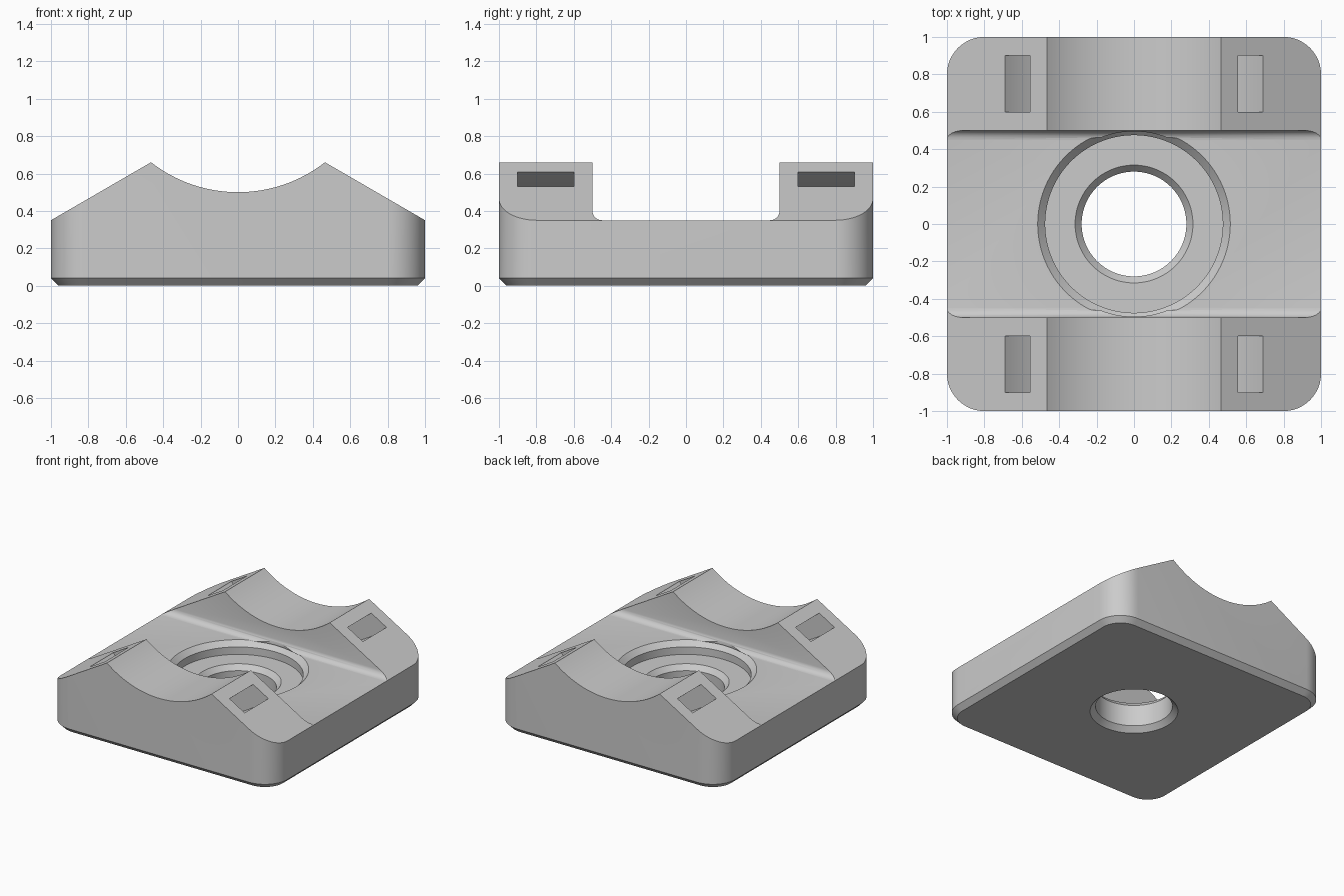
import bpy
import bmesh
from math import sin, cos, pi, radians, hypot, asin

cube = bpy.data.objects.get("Cube")
if cube:
    bpy.data.objects.remove(cube, do_unlink=True)

grey = bpy.data.materials.new("light grey")
grey.use_nodes = True
colour = (0.6, 0.6, 0.6, 1)
grey.diffuse_color = colour
grey.node_tree.nodes["Principled BSDF"].inputs["Base Color"].default_value = colour


def arc(cx, cy, r, start, end, steps):
    """Points on an arc, angles in degrees."""
    angles = [radians(start + (end - start) * i / steps) for i in range(steps + 1)]
    return [(cx + r * cos(a), cy + r * sin(a)) for a in angles]


def loft(name, rings):
    """Closed solid through rings of equal point count."""
    bm = bmesh.new()
    loops = [[bm.verts.new(p) for p in ring] for ring in rings]
    for low, high in zip(loops, loops[1:]):
        for i in range(len(low)):
            j = (i + 1) % len(low)
            bm.faces.new((low[i], low[j], high[j], high[i]))
    bm.faces.new(loops[0][::-1])
    bm.faces.new(loops[-1])
    bmesh.ops.recalc_face_normals(bm, faces=bm.faces)
    mesh = bpy.data.meshes.new(name)
    bm.to_mesh(mesh)
    bm.free()
    mesh.materials.append(grey)
    obj = bpy.data.objects.new(name, mesh)
    bpy.context.collection.objects.link(obj)
    return obj


def along_y(name, profile, y0, y1):
    return loft(name, [[(x, y, z) for x, z in profile] for y in (y0, y1)])


def along_x(name, profile, x0, x1):
    return loft(name, [[(x, y, z) for y, z in profile] for x in (x0, x1)])


def turned(name, profile, sides=96):
    return loft(name, [[(x, y, z) for x, y in arc(0, 0, r, 0, 360 - 360 / sides, sides - 1)]
                       for r, z in profile])


def rounded_square(half, radius, z):
    c = half - radius
    points = []
    for k, (sx, sy) in enumerate(((1, 1), (-1, 1), (-1, -1), (1, -1))):
        points += arc(sx * c, sy * c, radius, 90 * k, 90 * k + 90, 12)
    return [(x, y, z) for x, y in points]


def boolean(target, tool, operation):
    mod = target.modifiers.new(operation, "BOOLEAN")
    mod.operation = operation
    mod.solver = "EXACT"
    mod.object = tool
    bpy.context.view_layer.objects.active = target
    bpy.ops.object.modifier_apply(modifier=mod.name)
    bpy.data.objects.remove(tool, do_unlink=True)


# Rounded block with a chamfered foot
CHAMFER, BASE_TOP = 0.04, 0.35
block = loft("saddle_mount", [rounded_square(1 - CHAMFER, 0.2 - CHAMFER, 0),
                              rounded_square(1, 0.2, CHAMFER),
                              rounded_square(1, 0.2, 0.8)])

# Sloped shoulders and pipe saddle
PEAK_X, PEAK_Z, DIP_Z = 0.465, 0.66, 0.5
rise = PEAK_Z - DIP_Z
radius = (PEAK_X ** 2 + rise ** 2) / (2 * rise)
axis_z = DIP_Z + radius
half_angle = asin(PEAK_X / radius) * 180 / pi
slope = (PEAK_Z - BASE_TOP) / (1 - PEAK_X)
edge_z = BASE_TOP - 0.1 * slope
outline = [(-1.1, -0.1), (1.1, -0.1), (1.1, edge_z)]
outline += arc(0, axis_z, radius, -90 + half_angle, -90 - half_angle, 32)
outline += [(-1.1, edge_z)]
boolean(block, along_y("shoulder_shape", outline, -1.2, 1.2), "INTERSECT")

# Cross trough with filleted floor edges
FILLET = 0.05
trough = arc(-0.45, BASE_TOP + FILLET, FILLET, 180, 270, 6)
trough += arc(0.45, BASE_TOP + FILLET, FILLET, 270, 360, 6)
trough += [(0.5, 1), (-0.5, 1)]
boolean(block, along_x("trough_cutter", trough, -1.2, 1.2), "DIFFERENCE")

# Stepped, chamfered centre bore
bore = [(0.36, -CHAMFER), (0.28, CHAMFER), (0.28, 0.21), (0.315, 0.25), (0.475, 0.25),
        (0.475, 0.31), (0.515, BASE_TOP), (0.515, BASE_TOP + 0.001),
        (0.495, BASE_TOP + 0.002), (0.495, 0.7)]
boolean(block, turned("bore_cutter", bore), "DIFFERENCE")

# Curved strap channels around the saddle axis
inner = hypot(0.555, axis_z - 0.608)
outer = hypot(0.69, axis_z - 0.53)
strap = arc(0, axis_z, outer, -145, -35, 48) + arc(0, axis_z, inner, -35, -145, 48)
for side in (-1, 1):
    cutter = along_y("strap_cutter", strap, side * 0.6, side * 0.9)
    boolean(block, cutter, "DIFFERENCE")

# Smooth curves, crisp edges
bpy.ops.object.select_all(action="DESELECT")
block.select_set(True)
bpy.context.view_layer.objects.active = block
bpy.ops.object.shade_smooth_by_angle(angle=radians(25))
